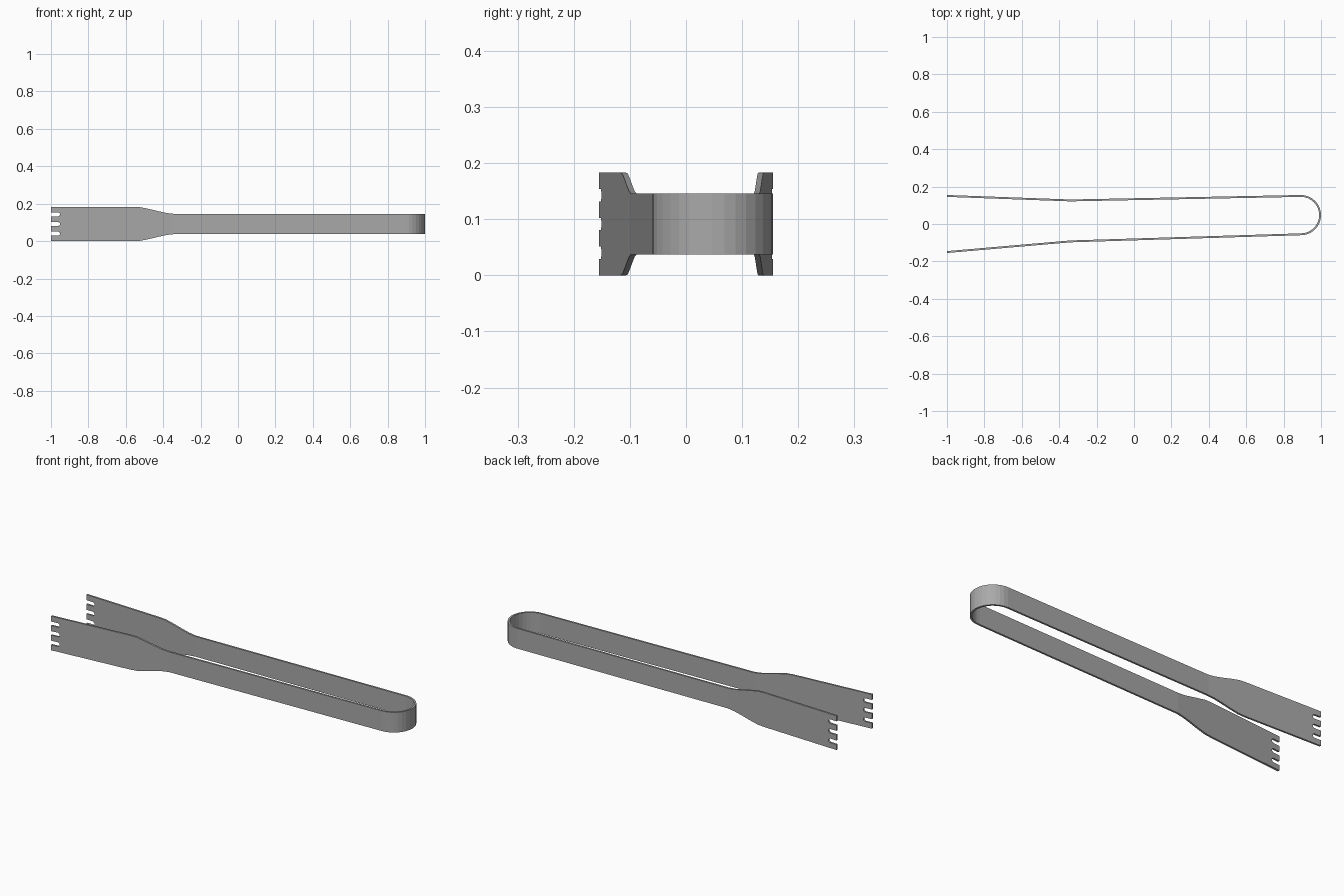
import bpy, bmesh, math

if "Cube" in bpy.data.objects:
    bpy.data.objects.remove(bpy.data.objects["Cube"])

MID, THICK = 0.0915, 0.01
BLADE, HANDLE = 0.0915, 0.054          # half heights of the strip
NOTCH_ROWS = (1, 3, 5)
ROWS = [0, 0.029, 0.051, 0.0805, 0.1025, 0.132, 0.154, 0.183]

# Columns along one arm: x and half height of the strip
arm = [(-1, BLADE), (-0.96, BLADE), (-0.952, BLADE), (-0.9, BLADE),
       (-0.56, BLADE), (-0.52, 0.0895), (-0.47, 0.079), (-0.42, 0.067),
       (-0.38, 0.0585), (-0.34, HANDLE)]

CX, CY, R = 0.8925, 0.0475, 0.1075     # outer radius of the bent end


def arm_columns(tip_y, bend_y, end_y):
    """Outer-surface points from the tip to the start of the bend."""
    cols = [(x, tip_y + (bend_y - tip_y) * (x + 1) / 0.66, h) for x, h in arm]
    return cols + [(CX, end_y, HANDLE)]


front = arm_columns(-0.155, -0.098, CY - R)
back = arm_columns(0.155, 0.131, CY + R)
N = 16
bend = [(CX + R * math.cos(a), CY + R * math.sin(a), HANDLE)
        for a in (-math.pi / 2 + math.pi * i / N for i in range(1, N))]
path = front + bend + back[::-1]
last = len(path) - 1

# One continuous strip, with notched tips
bm = bmesh.new()
grid = []
for i, (x, y, h) in enumerate(path):
    rows = [(z - MID) / BLADE * h + MID for z in ROWS]
    if min(i, last - i) == 2:          # narrowed, rounded notch ends
        for r in NOTCH_ROWS:
            rows[r] += 0.006
            rows[r + 1] -= 0.006
    grid.append([bm.verts.new((x, y, z)) for z in rows])
for i in range(last):
    for r in range(len(ROWS) - 1):
        if r in NOTCH_ROWS and min(i, last - 1 - i) < 2:
            continue
        bm.faces.new((grid[i][r], grid[i + 1][r], grid[i + 1][r + 1], grid[i][r + 1]))
mesh = bpy.data.meshes.new("tongs")
bm.to_mesh(mesh)
bm.free()

tongs = bpy.data.objects.new("tongs", mesh)
bpy.context.collection.objects.link(tongs)
solid = tongs.modifiers.new("thickness", 'SOLIDIFY')
solid.thickness = THICK
solid.offset = -1
solid.use_even_offset = True

steel = bpy.data.materials.new("grey steel")
steel.diffuse_color = (0.4, 0.4, 0.4, 1)
steel.use_nodes = True
steel.node_tree.nodes["Principled BSDF"].inputs["Base Color"].default_value = steel.diffuse_color
mesh.materials.append(steel)
